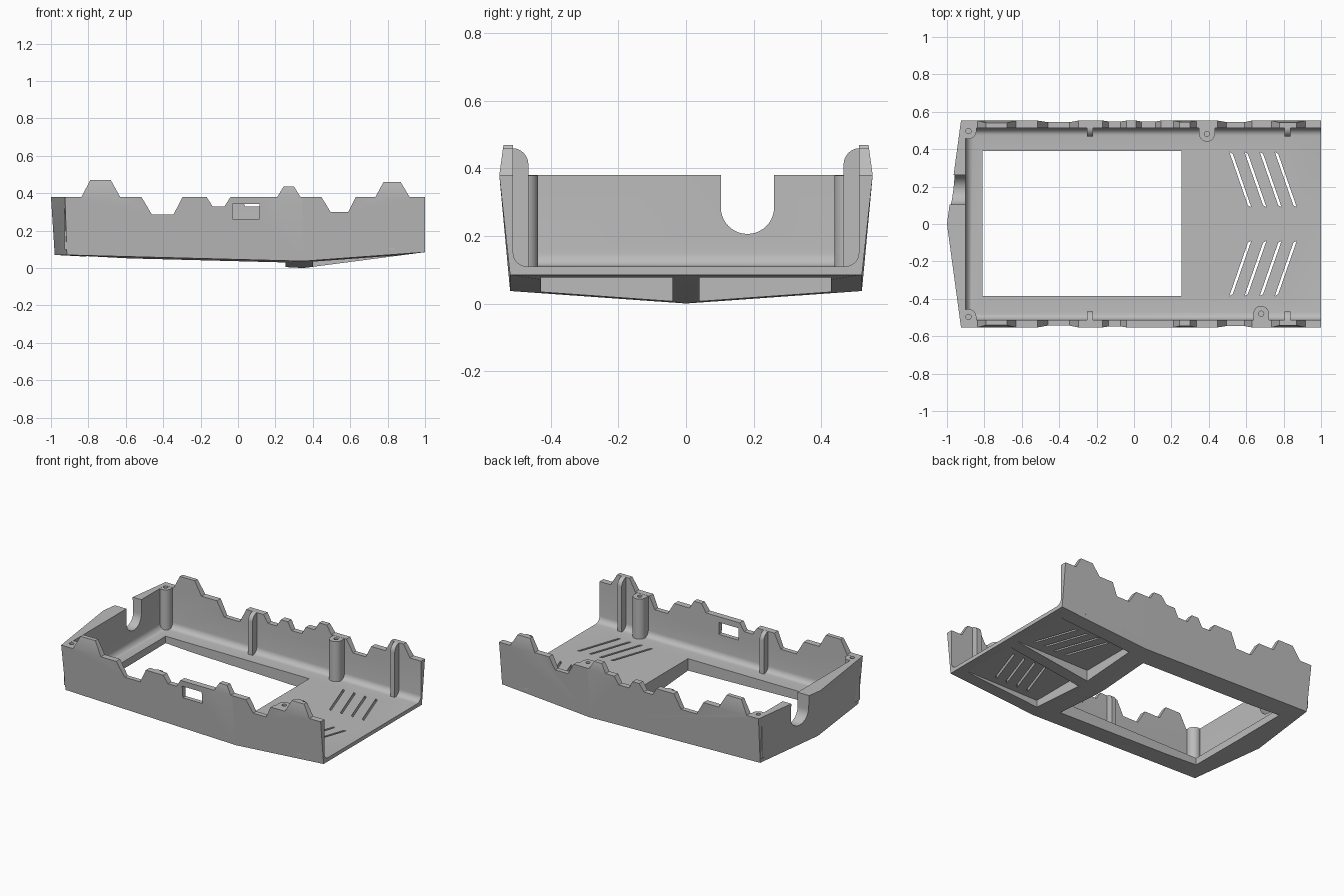
import bpy, bmesh, math
from mathutils import Matrix

cube = bpy.data.objects.get("Cube")
if cube:
    bpy.data.objects.remove(cube)

grey = bpy.data.materials.new("plain grey")
grey.use_nodes = True
COLOUR = (0.5, 0.5, 0.5, 1)
grey.diffuse_color = COLOUR
grey.node_tree.nodes["Principled BSDF"].inputs["Base Color"].default_value = COLOUR


def finish(bm, name):
    bmesh.ops.recalc_face_normals(bm, faces=bm.faces[:])
    mesh = bpy.data.meshes.new(name)
    bm.to_mesh(mesh)
    bm.free()
    mesh.materials.append(grey)
    ob = bpy.data.objects.new(name, mesh)
    bpy.context.collection.objects.link(ob)
    return ob


def prism(name, points, axis, lo, hi):
    """Extrude a flat outline along an axis; points use the other two axes in order."""
    place = {"x": lambda a, b, t: (t, a, b),
             "y": lambda a, b, t: (a, t, b),
             "z": lambda a, b, t: (a, b, t)}[axis]
    bm = bmesh.new()
    face = bm.faces.new([bm.verts.new(place(a, b, lo)) for a, b in points])
    ext = bmesh.ops.extrude_face_region(bm, geom=[face])["geom"]
    shift = place(0, 0, hi - lo)
    bmesh.ops.translate(bm, vec=shift, verts=[v for v in ext if isinstance(v, bmesh.types.BMVert)])
    return finish(bm, name)


def rect(a0, a1, b0, b1):
    return [(a0, b0), (a1, b0), (a1, b1), (a0, b1)]


def arc(ca, cb, r, start, end, n=12):
    angles = [math.radians(start + (end - start) * i / n) for i in range(n + 1)]
    return [(ca + r * math.cos(t), cb + r * math.sin(t)) for t in angles]


def activate(ob):
    bpy.ops.object.select_all(action="DESELECT")
    ob.select_set(True)
    bpy.context.view_layer.objects.active = ob


def boolean(ob, tool, operation="DIFFERENCE"):
    tool.hide_render = True
    mod = ob.modifiers.new("cut", "BOOLEAN")
    mod.operation, mod.solver, mod.object = operation, "EXACT", tool
    activate(ob)
    bpy.ops.object.modifier_apply(modifier=mod.name)
    bpy.data.objects.remove(tool)


# Outer block: three rings with a shallow pyramid underneath
def ring(left, nose, half, zl, zm, zr):
    return [(left, -half, zl), (0.35, -half, zm), (1, -half, zr), (1, 0, zr),
            (1, half, zr), (0.35, half, zm), (left, half, zl), (nose, 0, zl)]


bm = bmesh.new()
rings = [[bm.verts.new(p) for p in r] for r in (
    ring(-0.915, -0.98, 0.521, 0.07, 0.037, 0.085),
    ring(-0.925, -1.0, 0.553, 0.38, 0.38, 0.38),
    ring(-0.925, -1.0, 0.538, 0.49, 0.49, 0.49))]
apex = bm.verts.new((0.35, 0, 0))
for i in range(8):
    j = (i + 1) % 8
    for low, high in zip(rings, rings[1:]):
        bm.faces.new((low[i], low[j], high[j], high[i]))
    bm.faces.new((rings[0][j], rings[0][i], apex))
bm.faces.new(rings[-1])
shell = finish(bm, "case_shell")

# Inside cavity with a rounded floor edge, open at the right-hand end
bm = bmesh.new()
bmesh.ops.create_cube(bm, size=1, matrix=Matrix.Translation((0.15, 0, 0.61))
                      @ Matrix.Diagonal((2.1, 1.024, 1.0, 1)))
floor_edges = [e for e in bm.edges if all(v.co.z < 0.2 for v in e.verts)
               and not all(v.co.x > 1 for v in e.verts)]
bmesh.ops.bevel(bm, geom=floor_edges, offset=0.04, segments=6, profile=0.5, affect="EDGES")
boolean(shell, finish(bm, "cavity"))

# Wall tops: raised teeth and notches along each long side
TOP = 0.38
shapes = [(-0.837, -0.79, -0.68, -0.63, 0.47), (-0.516, -0.46, -0.345, -0.297, 0.285),
          (-0.168, -0.136, -0.072, -0.04, 0.33), (0.21, 0.243, 0.30, 0.334, 0.435),
          (0.446, 0.495, 0.59, 0.63, 0.30), (0.735, 0.778, 0.87, 0.917, 0.46)]
extra = [(0.01, 0.04, 0.115, 0.145, 0.328)]


def wall_top_cutter(steps, lo, hi):
    line = [(-1.2, TOP)]
    for a, b, c, d, z in sorted(steps):
        line += [(a, TOP), (b, z), (c, z), (d, TOP)]
    return prism("wall_top", line + [(1.2, TOP), (1.2, 0.8), (-1.2, 0.8)], "y", lo, hi)


boolean(shell, wall_top_cutter(shapes, -0.8, 0.01))
boolean(shell, wall_top_cutter(shapes + extra, -0.01, 0.8))

# Large floor window, side port and round-bottomed cable slot
boolean(shell, prism("window", rect(-0.81, 0.255, -0.385, 0.39), "z", -0.2, 0.3))
boolean(shell, prism("port", rect(-0.03, 0.115, 0.262, 0.342), "y", -0.7, -0.4))
boolean(shell, prism("cable_slot", arc(0.182, 0.285, 0.079, 180, 360, 20)
                     + [(0.261, 0.6), (0.103, 0.6)], "x", -1.2, -0.8))

# Underside recesses and slanted vents on both sides of the keel
for s in (-1, 1):
    boolean(shell, prism("recess", rect(0.40, 0.94, s * 0.04, s * 0.43), "z", -0.2, 0.08))
    for i in range(4):
        x = 0.51 + i * 0.081
        slot = [(x, s * 0.385), (x + 0.018, s * 0.375), (x + 0.117, s * 0.09), (x + 0.099, s * 0.1)]
        boolean(shell, prism("vent", slot, "z", -0.2, 0.3))

parts = [shell]

# Screw posts: rounded columns joined to the walls, with blind screw holes
posts = {"back_corner_post": (-0.885, 0.497), "front_corner_post": (-0.885, -0.497),
         "back_screw_post": (0.39, 0.482), "front_screw_post": (0.68, -0.48)}
for name, (x, y) in posts.items():
    s = 1 if y > 0 else -1
    r = 0.042
    outline = [(x + a, y - s * b) for a, b in arc(0, 0, r, 0, 180, 20)]
    outline += [(x - r, s * 0.52), (x + r, s * 0.52)]
    post = prism(name, outline, "z", 0.1, TOP - 0.001)
    boolean(post, prism("screw_hole", arc(x, y, 0.014, 0, 345, 23), "z", 0.2, 0.5))
    parts.append(post)

# Upright ribs with rounded tops on the inner walls
for side, s in (("back", 1), ("front", -1)):
    for place, x, top in (("middle", -0.235, TOP), ("end", 0.82, 0.46)):
        curve = arc(0.515, top - 0.048, 0.048, 180, 90)
        outline = [(s * a, b) for a, b in [(0.525, 0.1), (0.467, 0.1)] + curve + [(0.525, top)]]
        parts.append(prism(f"{side}_{place}_rib", outline, "x", x - 0.016, x + 0.016))

for ob in parts:
    activate(ob)
    bpy.ops.object.shade_smooth_by_angle(angle=math.radians(25))
